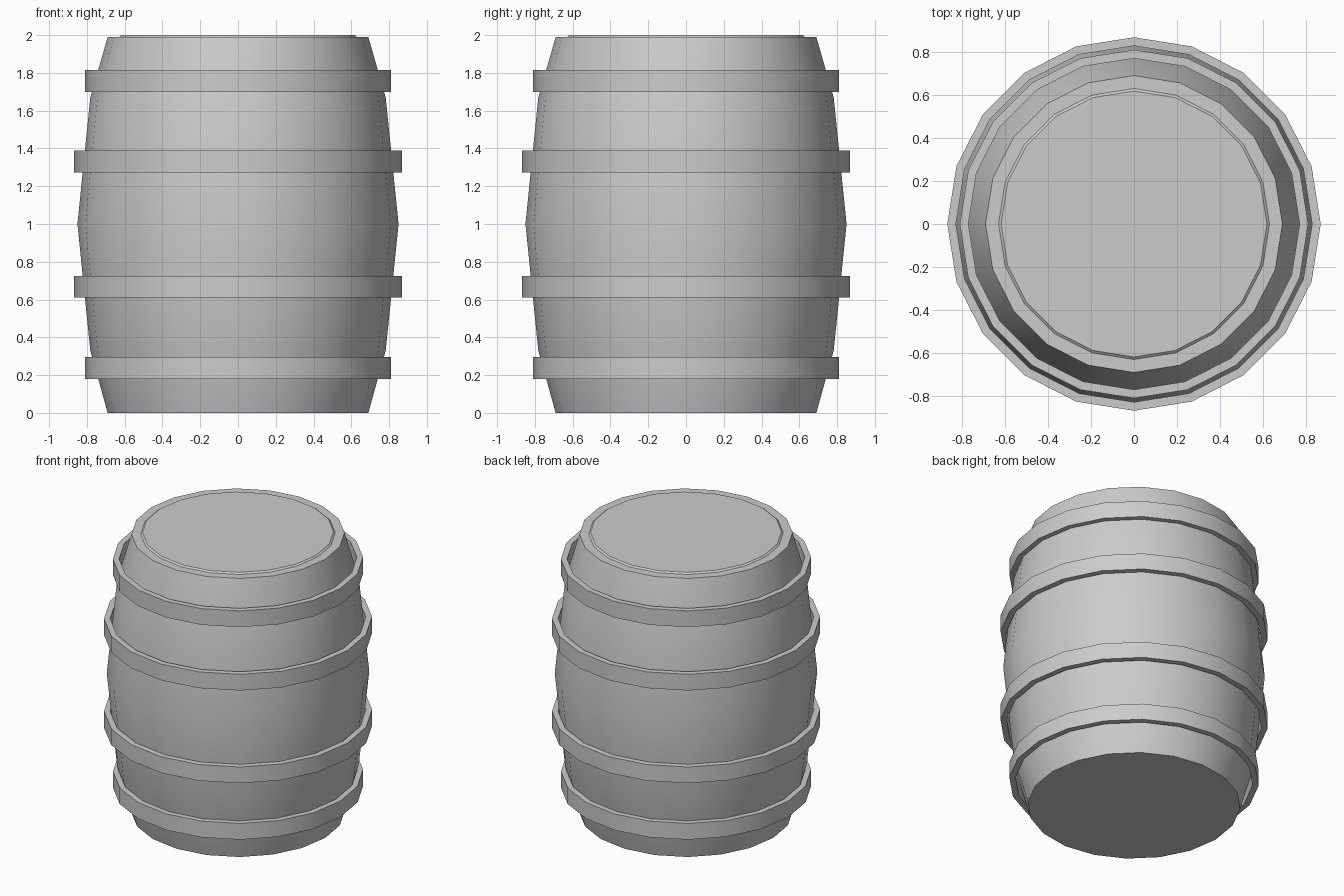
import bpy, bmesh, math

SIDES = 20

cube = bpy.data.objects.get("Cube")
if cube:
    bpy.data.objects.remove(cube, do_unlink=True)

# One plain grey for the whole barrel
grey = bpy.data.materials.new("plain grey")
grey.use_nodes = True
colour = (0.6, 0.6, 0.6, 1)
grey.diffuse_color = colour
grey.node_tree.nodes["Principled BSDF"].inputs["Base Color"].default_value = colour


def lathe(name, profile, closed=False):
    """Turn a (radius, height) profile, listed from bottom to top, around z."""
    bm = bmesh.new()
    rings = []
    for r, z in profile:
        rings.append([bm.verts.new((r * math.cos(a), r * math.sin(a), z))
                      for a in (2 * math.pi * i / SIDES for i in range(SIDES))])
    pairs = list(zip(rings, rings[1:]))
    if closed:
        pairs.append((rings[-1], rings[0]))
    else:
        bm.faces.new(rings[0][::-1])
        bm.faces.new(rings[-1])
    for low, high in pairs:
        for i in range(SIDES):
            j = (i + 1) % SIDES
            bm.faces.new((low[i], low[j], high[j], high[i]))
    bmesh.ops.recalc_face_normals(bm, faces=bm.faces)
    mesh = bpy.data.meshes.new(name)
    bm.to_mesh(mesh)
    bm.free()
    mesh.materials.append(grey)
    obj = bpy.data.objects.new(name, mesh)
    bpy.context.collection.objects.link(obj)
    bpy.ops.object.select_all(action='DESELECT')
    obj.select_set(True)
    bpy.context.view_layer.objects.active = obj
    bpy.ops.object.shade_smooth_by_angle(angle=math.radians(30))
    return obj


# Bulging staves with a slightly raised lid
lathe("barrel_body", [(0.69, 0), (0.782, 0.33), (0.85, 1), (0.782, 1.67),
                      (0.69, 1.99), (0.63, 1.99), (0.618, 2)])

# Hoops, loose around the staves
for name, bottom, outer, inner in (("lower_end_hoop", 0.18, 0.81, 0.77),
                                   ("lower_middle_hoop", 0.61, 0.868, 0.828),
                                   ("upper_middle_hoop", 1.272, 0.868, 0.828),
                                   ("upper_end_hoop", 1.698, 0.81, 0.77)):
    top = bottom + 0.116
    lathe(name, [(inner, bottom), (outer, bottom), (outer, top), (inner, top)],
          closed=True)
